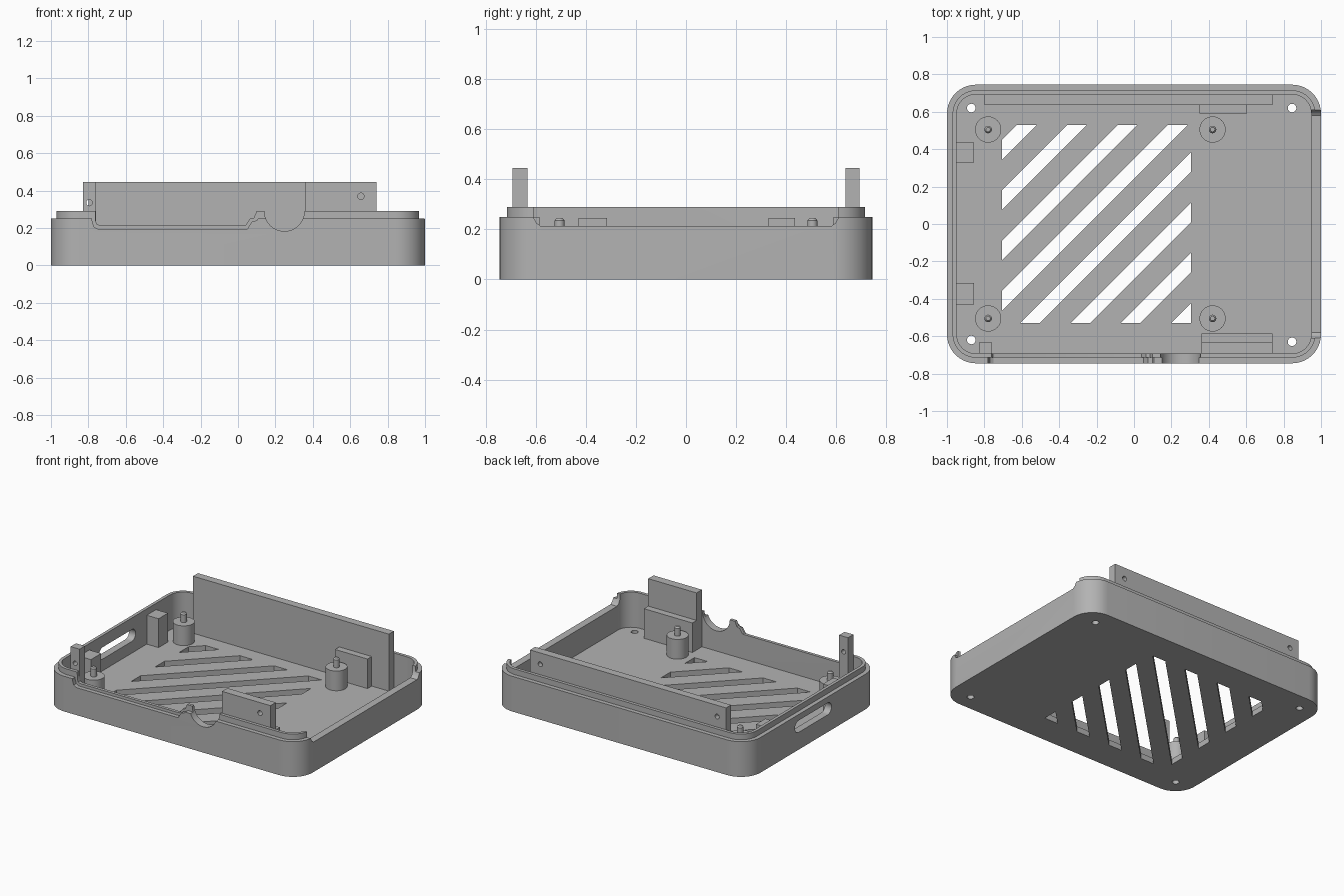
import bpy, bmesh, math
from mathutils import Vector

cube = bpy.data.objects.get("Cube")
if cube:
    bpy.data.objects.remove(cube, do_unlink=True)

grey = bpy.data.materials.new("plain grey")
grey.use_nodes = True
grey.diffuse_color = (0.45, 0.45, 0.45, 1)
grey.node_tree.nodes["Principled BSDF"].inputs["Base Color"].default_value = (0.45, 0.45, 0.45, 1)

FLOOR, SHOULDER, RIM = 0.04, 0.25, 0.29
HX, HY, WALL, TALL = 1.0, 0.745, 0.052, 0.445


def finish(name, bm):
    bmesh.ops.recalc_face_normals(bm, faces=bm.faces)
    mesh = bpy.data.meshes.new(name)
    bm.to_mesh(mesh)
    bm.free()
    mesh.materials.append(grey)
    obj = bpy.data.objects.new(name, mesh)
    bpy.context.collection.objects.link(obj)
    return obj


def skin(name, loops):
    """Solid skinned through equal-length loops, capped at both ends."""
    bm = bmesh.new()
    rings = [[bm.verts.new(p) for p in loop] for loop in loops]
    n = len(rings[0])
    for a, b in zip(rings, rings[1:]):
        for i in range(n):
            j = (i + 1) % n
            bm.faces.new((a[i], a[j], b[j], b[i]))
    bm.faces.new(rings[0])
    bm.faces.new(rings[-1])
    return finish(name, bm)


def prism(name, points, axis, low, high):
    """Extrude a 2D outline along one axis."""
    place = {"x": lambda a, b, t: (t, a, b),
             "y": lambda a, b, t: (a, t, b),
             "z": lambda a, b, t: (a, b, t)}[axis]
    return skin(name, [[place(a, b, t) for a, b in points] for t in (low, high)])


def box(name, x0, x1, y0, y1, z0, z1):
    return prism(name, [(x0, y0), (x1, y0), (x1, y1), (x0, y1)], "z", z0, z1)


def circle(cx, cy, r, n=24):
    return [(cx + r * math.cos(i * math.tau / n), cy + r * math.sin(i * math.tau / n)) for i in range(n)]


def rounded(hx, hy, r, n=10):
    """Outline of a rounded rectangle."""
    points = []
    for k, (sx, sy) in enumerate(((1, 1), (-1, 1), (-1, -1), (1, -1))):
        for i in range(n + 1):
            a = (k + i / n) * math.pi / 2
            points.append((sx * (hx - r) + r * math.cos(a), sy * (hy - r) + r * math.sin(a)))
    return points


def cut(target, cutter):
    cutter.hide_render = True
    mod = target.modifiers.new("cut", "BOOLEAN")
    mod.operation, mod.solver, mod.object = "DIFFERENCE", "EXACT", cutter
    bpy.context.view_layer.objects.active = target
    bpy.ops.object.modifier_apply(modifier=mod.name)
    bpy.data.objects.remove(cutter, do_unlink=True)


# Tray: outer wall, stepped lip, cavity and floor
def tray_ring(inset, z):
    return [(x, y, z) for x, y in rounded(HX - inset, HY - inset, 0.155 - inset)]


tray = skin("tray", [tray_ring(0, 0), tray_ring(0, SHOULDER), tray_ring(0.03, SHOULDER),
                     tray_ring(0.03, RIM), tray_ring(WALL, RIM), tray_ring(WALL, FLOOR)])

# Diagonal vents, clipped to a rectangle
for k in range(8):
    start = -1.155 + 0.269 * k
    bm = bmesh.new()
    bmesh.ops.create_cube(bm, size=1)
    for v in bm.verts:
        v.co = (v.co.x * 1.01 - 0.2, v.co.y * 1.06, v.co.z * 0.2)
    for offset, side in ((start, -1), (start + 0.105, 1)):
        bmesh.ops.bisect_plane(bm, geom=bm.verts[:] + bm.edges[:] + bm.faces[:],
                               plane_co=(offset, 0, 0), plane_no=Vector((side, -side, 0)),
                               clear_outer=True)
        bmesh.ops.holes_fill(bm, edges=[e for e in bm.edges if e.is_boundary])
    cut(tray, finish("vent_cutter", bm))

# Screw holes in the floor corners
for x, y in ((-0.87, 0.62), (0.845, 0.62), (0.845, -0.63), (-0.87, -0.62)):
    cut(tray, prism("hole_cutter", circle(x, y, 0.023), "z", -0.1, 0.1))

# Card slot in the -x wall
slot = [(y, z + 0.165) for y, z in rounded(0.205, 0.042, 0.041)]
cut(tray, prism("slot_cutter", slot, "x", -1.1, -0.9))

# Lowered +x wall
low_side = [(-0.61, 0.4), (-0.61, 0.25), (-0.597, 0.225), (-0.58, 0.213),
            (0.58, 0.213), (0.597, 0.225), (0.61, 0.25), (0.61, 0.4)]
cut(tray, prism("side_cutter", low_side, "x", 0.9, 1.1))

# Lowered front wall, its lip one step higher than its shoulder
shoulder_dip = [(-0.785, 0.4), (-0.78, 0.24), (-0.77, 0.207), (-0.75, 0.195), (0.05, 0.195),
                (0.075, 0.235), (0.1, 0.24), (0.115, 0.265), (0.115, 0.4)]
lip_dip = [(-0.765, 0.4), (-0.762, 0.24), (-0.755, 0.222), (-0.74, 0.215), (0.04, 0.215),
           (0.065, 0.25), (0.085, 0.255), (0.1, 0.29), (0.1, 0.4)]
cut(tray, prism("shoulder_cutter", shoulder_dip, "y", -0.8, -HY + 0.03))
cut(tray, prism("lip_cutter", lip_dip, "y", -0.72, -0.66))

# Round cable notch in the front wall
cut(tray, prism("notch_cutter", circle(0.248, RIM, 0.107, 48), "y", -0.8, -0.66))

# Standoffs with locating pegs
profile = [(0.07, FLOOR - 0.01), (0.07, 0.18), (0.02, 0.18), (0.02, 0.235), (0.012, 0.245)]
for side, x in (("right", -0.78), ("left", 0.42)):
    for end, y in (("front", -0.505), ("back", 0.505)):
        skin(f"{end}_{side}_standoff",
             [[(a, b, z) for a, b in circle(x, y, r, 32)] for r, z in profile])

# Stop blocks beside the slot
for name, y0, y1 in (("back", 0.33, 0.435), ("front", -0.43, -0.315)):
    box(f"{name}_stop_block", -0.95, -0.855, y0, y1, FLOOR, 0.245)

# Upright plates with screw dimples
inner = HY - WALL
back_plate = box("back_plate", -0.8, 0.74, 0.637, inner, FLOOR, TALL)
for x in (0.66, -0.73):
    cut(back_plate, prism("dimple_cutter", circle(x, 0.365, 0.017), "y", 0.66, 0.75))
front_plate = box("front_plate", 0.36, 0.74, -inner, -0.633, FLOOR, TALL)
cut(front_plate, prism("dimple_cutter", circle(0.657, 0.37, 0.017), "y", -0.75, -0.655))
post = box("front_post", -0.83, -0.76, -inner, -0.633, FLOOR, TALL)
cut(post, prism("dimple_cutter", circle(-0.795, 0.335, 0.016), "y", -0.75, -0.6))

# Backing blocks behind the plates
box("back_support_block", 0.35, 0.605, 0.59, 0.637, FLOOR, 0.25)
box("front_support_block", 0.36, 0.74, -0.633, -0.585, FLOOR, 0.25)

# Smooth the rounded surfaces, keep edges crisp
for obj in list(bpy.context.collection.objects):
    if obj.type == "MESH" and obj.data.materials and obj.data.materials[0] == grey:
        obj.select_set(True)
        bpy.context.view_layer.objects.active = obj
bpy.ops.object.shade_smooth_by_angle(angle=math.radians(30))
